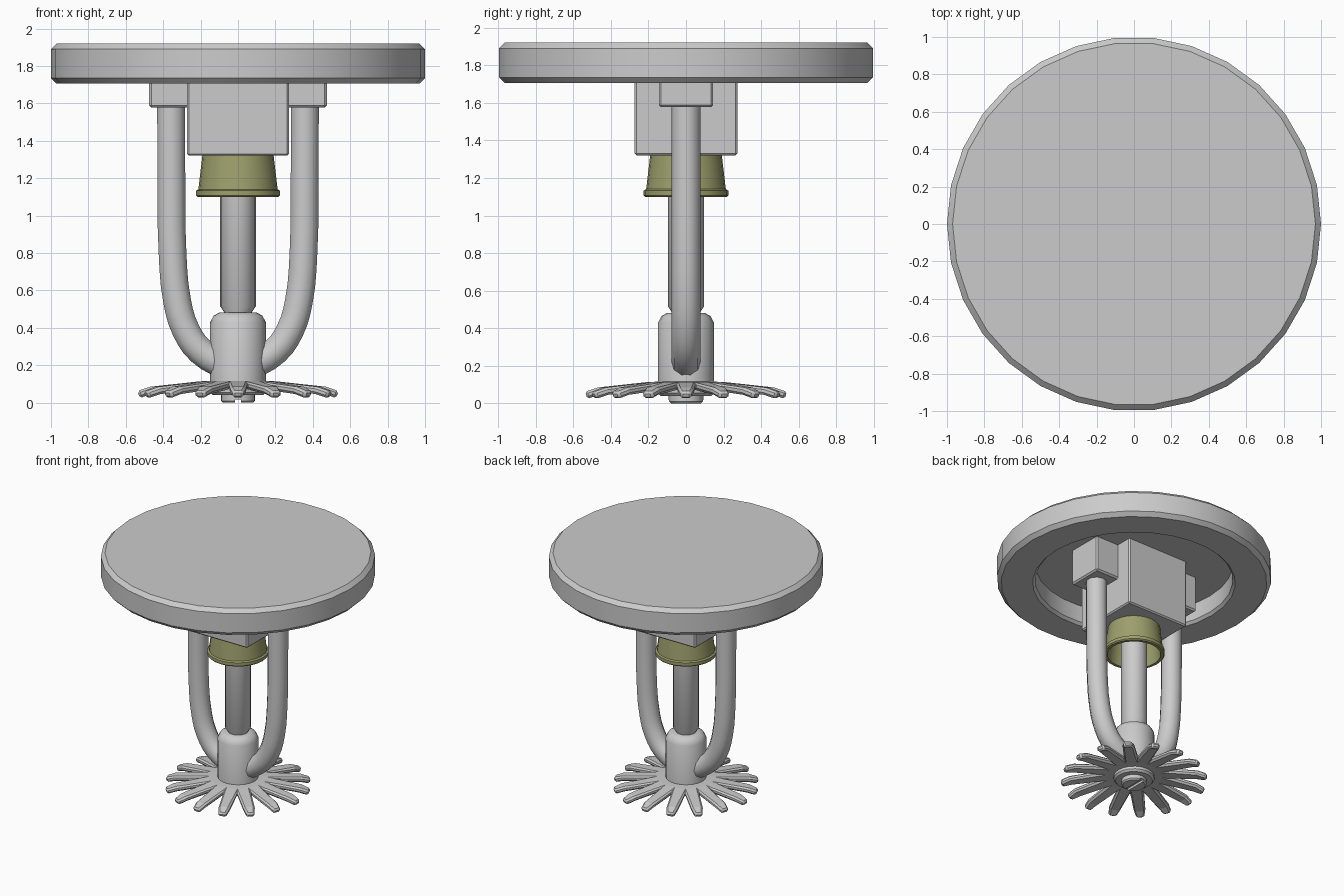
import bpy, bmesh
from math import sin, cos, pi, radians

if "Cube" in bpy.data.objects:
    bpy.data.objects.remove(bpy.data.objects["Cube"])


def finish(name, bm, smooth=True, angle=35):
    bmesh.ops.remove_doubles(bm, verts=bm.verts, dist=1e-5)
    bmesh.ops.recalc_face_normals(bm, faces=bm.faces)
    me = bpy.data.meshes.new(name)
    bm.to_mesh(me)
    bm.free()
    ob = bpy.data.objects.new(name, me)
    bpy.context.collection.objects.link(ob)
    if smooth:
        smooth_shade(ob, angle)
    return ob


def smooth_shade(ob, angle=35):
    bpy.ops.object.select_all(action='DESELECT')
    ob.select_set(True)
    bpy.context.view_layer.objects.active = ob
    bpy.ops.object.shade_smooth_by_angle(angle=radians(angle))


def lathe(name, profile, n=24):
    """Revolve (radius, z) points round z; radius 0 closes the end."""
    bm = bmesh.new()
    rings = []
    for r, z in profile:
        if r == 0:
            rings.append([bm.verts.new((0, 0, z))] * n)
        else:
            rings.append([bm.verts.new((r * cos(2 * pi * i / n), r * sin(2 * pi * i / n), z))
                          for i in range(n)])
    for a, b in zip(rings, rings[1:]):
        for i in range(n):
            j = (i + 1) % n
            quad = list(dict.fromkeys([a[i], a[j], b[j], b[i]]))
            if len(quad) > 2:
                bm.faces.new(quad)
    return finish(name, bm)


def box(name, lo, hi, bevel=0.0):
    bm = bmesh.new()
    bmesh.ops.create_cube(bm, size=1)
    for v in bm.verts:
        v.co = [(lo[k] + hi[k]) / 2 + v.co[k] * (hi[k] - lo[k]) for k in range(3)]
    if bevel:
        bmesh.ops.bevel(bm, geom=bm.edges[:], offset=bevel, segments=1, affect='EDGES')
    return finish(name, bm, smooth=False)


# Ceiling plate, recessed underneath
lathe("ceiling_plate", [(0, 1.92), (0.97, 1.92), (1.0, 1.89), (1.0, 1.735), (0.97, 1.705),
                        (0.74, 1.705), (0.72, 1.725), (0.72, 1.86), (0, 1.86)], 30)

# Square body block
box("body_block", (-0.273, -0.273, 1.32), (0.273, 0.273, 1.87), 0.01)

# Tapered cup, open at the bottom
cup = lathe("cup", [(0, 1.325), (0.19, 1.325), (0.212, 1.14), (0.225, 1.133), (0.225, 1.108),
                    (0.217, 1.10), (0.195, 1.10), (0.175, 1.30), (0, 1.30)], 24)
mat = bpy.data.materials.new("olive")
mat.diffuse_color = (0.34, 0.35, 0.15, 1)
mat.use_nodes = True
mat.node_tree.nodes["Principled BSDF"].inputs["Base Color"].default_value = mat.diffuse_color
cup.data.materials.append(mat)

# Central rod and hub
lathe("centre_rod", [(0, 1.31), (0.095, 1.31), (0.095, 0.515), (0.075, 0.485), (0.075, 0.47), (0, 0.47)], 20)
lathe("hub", [(0, 0.482), (0.10, 0.482), (0.13, 0.465), (0.149, 0.43), (0.149, 0.055),
              (0.135, 0.04), (0, 0.04)], 20)

# Frame arms and their square pads, both sides
path = [(0.358, 1.62), (0.356, 1.2), (0.350, 0.80), (0.325, 0.54), (0.28, 0.39), (0.20, 0.275), (0.06, 0.19)]
for side, s in (("left", -1), ("right", 1)):
    cu = bpy.data.curves.new(side + "_arm", 'CURVE')
    cu.dimensions = '3D'
    cu.bevel_depth = 0.078
    cu.bevel_resolution = 3
    cu.resolution_u = 3
    cu.use_fill_caps = True
    sp = cu.splines.new('BEZIER')
    sp.bezier_points.add(len(path) - 1)
    for p, (x, z) in zip(sp.bezier_points, path):
        p.co = (s * x, 0, z)
        p.handle_left_type = p.handle_right_type = 'AUTO'
    arm = bpy.data.objects.new(side + "_arm", cu)
    bpy.context.collection.objects.link(arm)
    bpy.ops.object.select_all(action='DESELECT')
    arm.select_set(True)
    bpy.context.view_layer.objects.active = arm
    bpy.ops.object.convert(target='MESH')
    smooth_shade(bpy.context.view_layer.objects.active, 40)
    x0, x1 = sorted((s * 0.26, s * 0.475))
    box(side + "_pad", (x0, -0.145, 1.577), (x1, 0.145, 1.87), 0.012)

# Toothed deflector: 16 bent, tapering teeth
bm = bmesh.new()
half = pi / 16
for k in range(16):
    a = 2 * pi * k / 16

    def pair(r, w, z):
        return [bm.verts.new((r * cos(a) - t * sin(a), r * sin(a) + t * cos(a), z)) for t in (-w, w)]

    rows = [pair(r * cos(half), r * sin(half), z) for r, z in ((0.10, 0.118), (0.26, 0.112))]
    rows += [pair(0.47, 0.042, 0.085), pair(0.538, 0.028, 0.062)]
    for p, q in zip(rows, rows[1:]):
        bm.faces.new((p[0], q[0], q[1], p[1]))
deflector = finish("deflector", bm, smooth=False)
for poly in deflector.data.polygons:
    if poly.normal.z < 0:
        poly.flip()
mod = deflector.modifiers.new("thickness", 'SOLIDIFY')
mod.thickness = 0.04
mod.offset = -1
bev = deflector.modifiers.new("edge_chamfer", 'BEVEL')
bev.width = 0.012
bev.segments = 1
bev.limit_method = 'ANGLE'
bev.angle_limit = radians(50)

# Slotted screw under the hub
screw = lathe("screw", [(0, 0.06), (0.092, 0.06), (0.092, 0.01), (0.082, 0), (0, 0)], 20)
slot = box("slot_cutter", (-0.015, -0.2, -0.05), (0.015, 0.2, 0.018))
slot.hide_render = True
slot.hide_set(True)
cut = screw.modifiers.new("slot", 'BOOLEAN')
cut.operation = 'DIFFERENCE'
cut.object = slot
